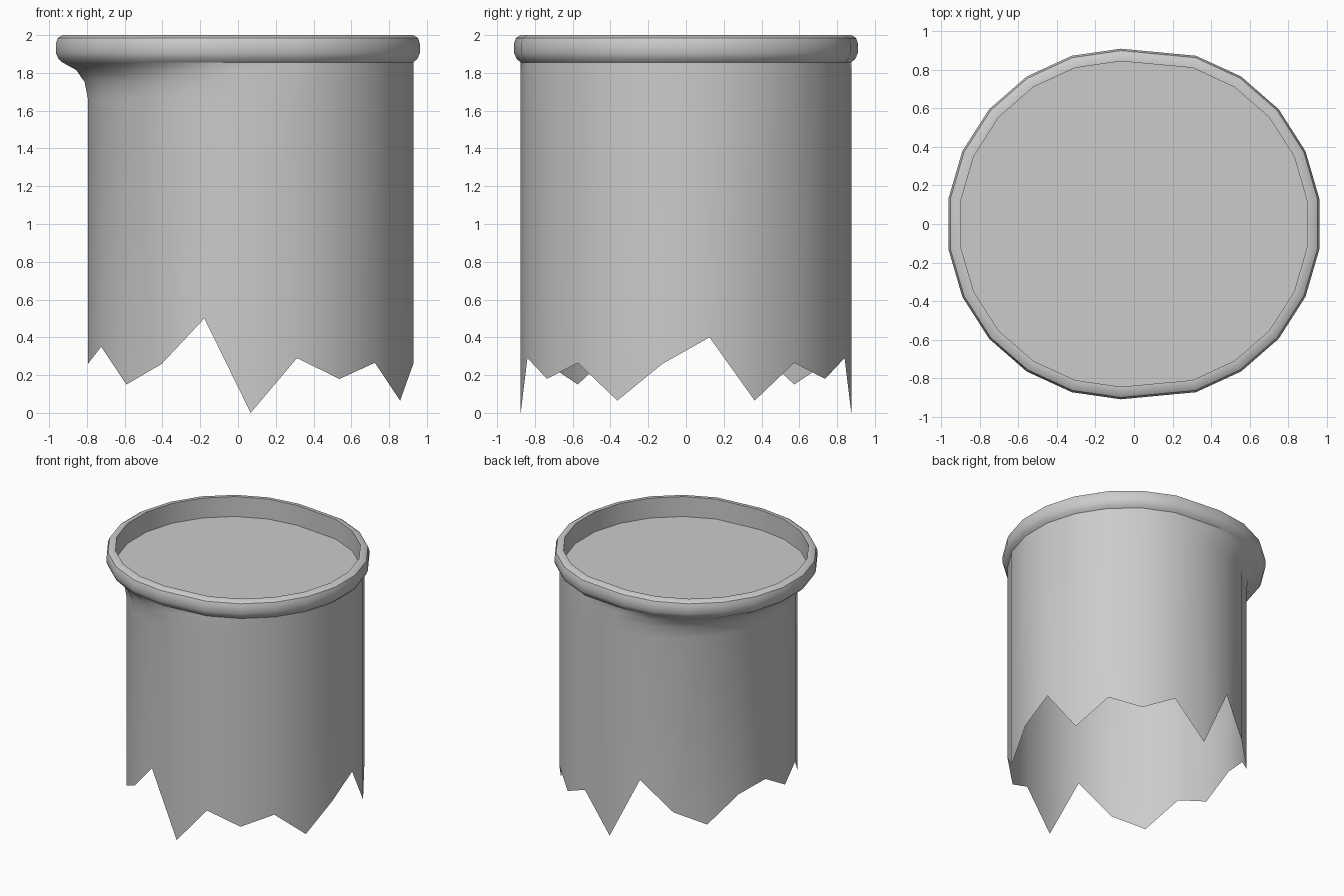
import bpy, bmesh
from math import cos, sin, pi, radians

if "Cube" in bpy.data.objects:
    bpy.data.objects.remove(bpy.data.objects["Cube"])

N = 22            # sides
R = 0.87          # body radius
CX = 0.067        # body centre in x
LEAN = -0.135     # sideways overhang of the left half of the rim


def ring(offset, z, lean):
    """22-sided ring; its left half is pushed out by lean (0..1)."""
    pts = []
    for i in range(N):
        a = (i + 0.5) * 2 * pi / N
        c, s = cos(a), sin(a)
        shift = LEAN * lean if c < 0.01 else 0
        height = z[i] if isinstance(z, list) else z
        pts.append((CX + (R + offset) * c + shift, (R + 0.005 + offset) * s, height))
    return pts


def loft(name, rings, cap=False, angle=30):
    bm = bmesh.new()
    loops = [[bm.verts.new(p) for p in r] for r in rings]
    for lo, hi in zip(loops, loops[1:]):
        for i in range(N):
            j = (i + 1) % N
            bm.faces.new((lo[i], lo[j], hi[j], hi[i]))
    if cap:
        bm.faces.new(loops[-1])
    mesh = bpy.data.meshes.new(name)
    bm.to_mesh(mesh)
    bm.free()
    obj = bpy.data.objects.new(name, mesh)
    bpy.context.collection.objects.link(obj)
    bpy.ops.object.select_all(action='DESELECT')
    obj.select_set(True)
    bpy.context.view_layer.objects.active = obj
    bpy.ops.object.shade_smooth_by_angle(angle=radians(angle))
    return obj


# broken lower edge: heights from right to left, mirrored front to back
half = [0.26, 0.065, 0.265, 0.18, 0.29, 0.0, 0.5, 0.26, 0.15, 0.35, 0.26]
jagged = half + half[::-1]
jagged[0] = jagged[10] = 0.40

# hollow body, flaring out to the left under the rim
flare = [(1.66, 0), (1.75, 0.13), (1.815, 0.46), (1.855, 1)]
loft("broken_body", [ring(0, jagged, 0)] + [ring(0, z, t) for z, t in flare], angle=40)

# rounded rim, inner wall and recessed floor
profile = [(0, 1.855), (0.022, 1.875), (0.035, 1.905), (0.035, 1.955),
           (0.025, 1.985), (0, 2.0), (-0.03, 2.0), (-0.03, 1.84)]
loft("rim_and_lid", [ring(o, z, 1) for o, z in profile], cap=True, angle=40)
